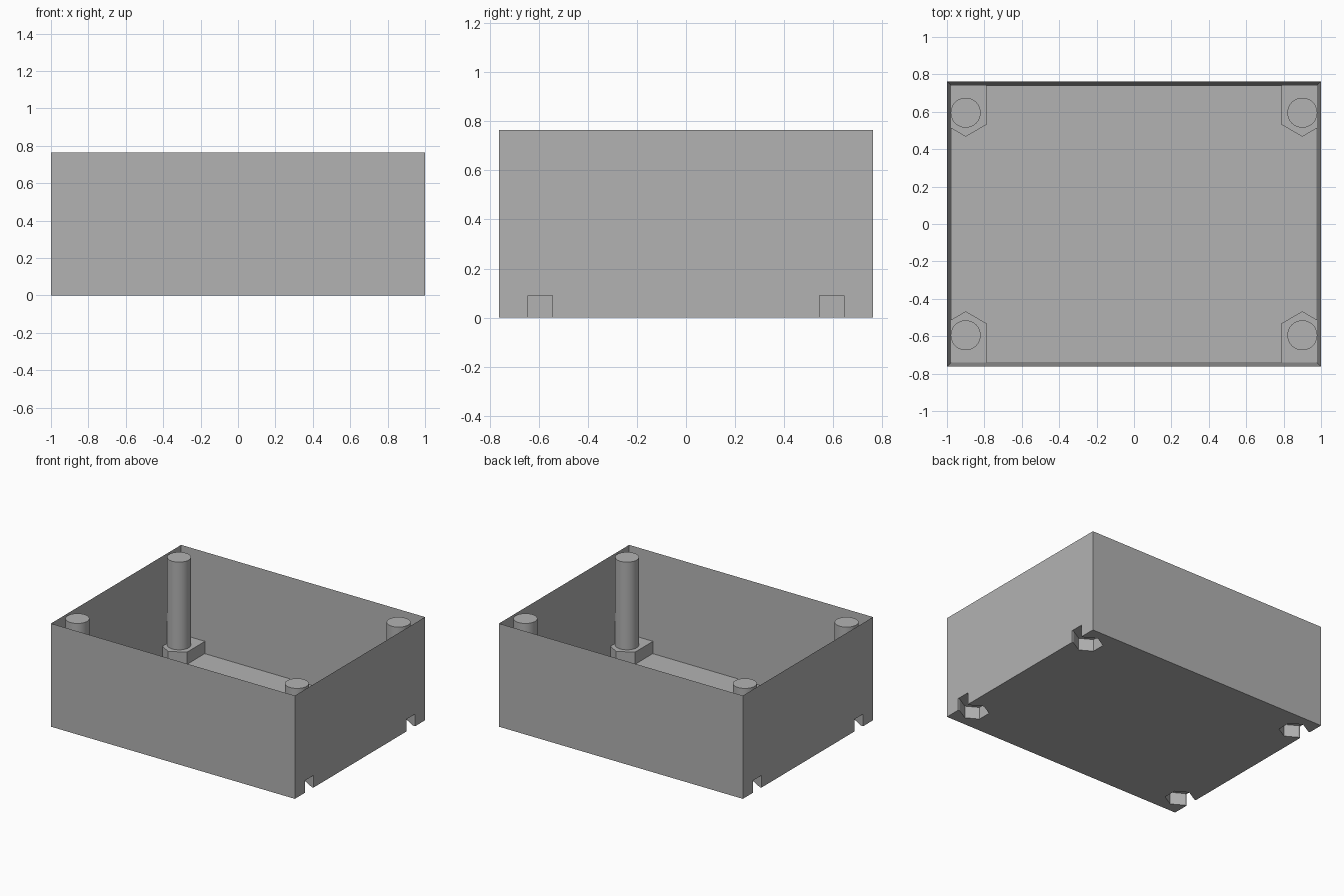
import bpy, bmesh, math

if "Cube" in bpy.data.objects:
    bpy.data.objects.remove(bpy.data.objects["Cube"])

HX, HY, H, T = 1.0, 0.7625, 0.765, 0.025   # half sizes, height, wall thickness
CX, CY = 0.9, 0.595                        # corner post position
BOSS_TOP, POCKET_TOP = 0.115, 0.09
BOSS_R, NUT_R, POST_R = 0.128, 0.1, 0.08

grey = bpy.data.materials.new("plain_grey")
grey.diffuse_color = (0.448, 0.448, 0.448, 1)
grey.use_nodes = True
grey.node_tree.nodes["Principled BSDF"].inputs["Base Color"].default_value = grey.diffuse_color


def prism(bm, pts, z0, z1):
    """Extrude a flat outline from z0 to z1."""
    face = bm.faces.new([bm.verts.new((x, y, z0)) for x, y in pts])
    ext = bmesh.ops.extrude_face_region(bm, geom=[face])
    verts = [v for v in ext["geom"] if isinstance(v, bmesh.types.BMVert)]
    bmesh.ops.translate(bm, verts=verts, vec=(0, 0, z1 - z0))


def make(name, bm):
    bmesh.ops.recalc_face_normals(bm, faces=bm.faces)
    me = bpy.data.meshes.new(name)
    bm.to_mesh(me)
    bm.free()
    me.materials.append(grey)
    ob = bpy.data.objects.new(name, me)
    bpy.context.collection.objects.link(ob)
    return ob


def corner_shape(name, pts, z0, z1):
    """Repeat one outline, drawn for the +x +y corner, in all four corners."""
    bm = bmesh.new()
    for sx in (1, -1):
        for sy in (1, -1):
            prism(bm, [(sx * x, sy * y) for x, y in pts], z0, z1)
    return make(name, bm)


def rect(hx, hy):
    return [(-hx, -hy), (hx, -hy), (hx, hy), (-hx, hy)]


# open tray: outer block with its top face inset and pushed down
bm = bmesh.new()
prism(bm, rect(HX, HY), 0, H)
bm.faces.ensure_lookup_table()
bmesh.ops.recalc_face_normals(bm, faces=bm.faces)
top = max(bm.faces, key=lambda f: f.calc_center_median().z)
bmesh.ops.inset_region(bm, faces=[top], thickness=T, use_even_offset=True)
bmesh.ops.translate(bm, verts=top.verts, vec=(0, 0, T - H))
tray = make("tray", bm)

# hexagonal bosses running into the side and end walls
a = BOSS_R * math.cos(math.pi / 6)
mx, my = HX - T / 2, HY - T / 2
hex_left = (CX - a, CY - BOSS_R / 2)
slope_y = CY - BOSS_R + (mx - CX) * math.tan(math.pi / 6)
bosses = corner_shape("corner_bosses",
                      [hex_left, (CX, CY - BOSS_R), (mx, slope_y), (mx, my), (CX - a, my)],
                      T / 2, BOSS_TOP)

# nut pockets open below, with slots through the side walls
n, s = NUT_R * math.cos(math.pi / 6), NUT_R / 2
pocket = [(CX - n, CY - s), (CX, CY - NUT_R), (CX + n, CY - s), (HX + 0.05, CY - s),
          (HX + 0.05, CY + s), (CX + n, CY + s), (CX, CY + NUT_R), (CX - n, CY + s)]
pockets = corner_shape("nut_pocket_cutter", pocket, -0.05, POCKET_TOP)

for cutter, op in ((bosses, 'UNION'), (pockets, 'DIFFERENCE')):
    mod = tray.modifiers.new(cutter.name, 'BOOLEAN')
    mod.operation, mod.object, mod.solver = op, cutter, 'EXACT'

# apply the booleans and discard the helpers
deps = bpy.context.evaluated_depsgraph_get()
result = bpy.data.meshes.new_from_object(tray.evaluated_get(deps))
tray.modifiers.clear()
tray.data = result
for helper in (bosses, pockets):
    bpy.data.objects.remove(helper)

# round posts standing on the bosses
circle = [(CX + POST_R * math.cos(i * math.tau / 48), CY + POST_R * math.sin(i * math.tau / 48))
          for i in range(48)]
posts = corner_shape("corner_posts", circle, BOSS_TOP, H)
bpy.ops.object.select_all(action='DESELECT')
posts.select_set(True)
bpy.context.view_layer.objects.active = posts
bpy.ops.object.shade_smooth_by_angle(angle=math.radians(30))
